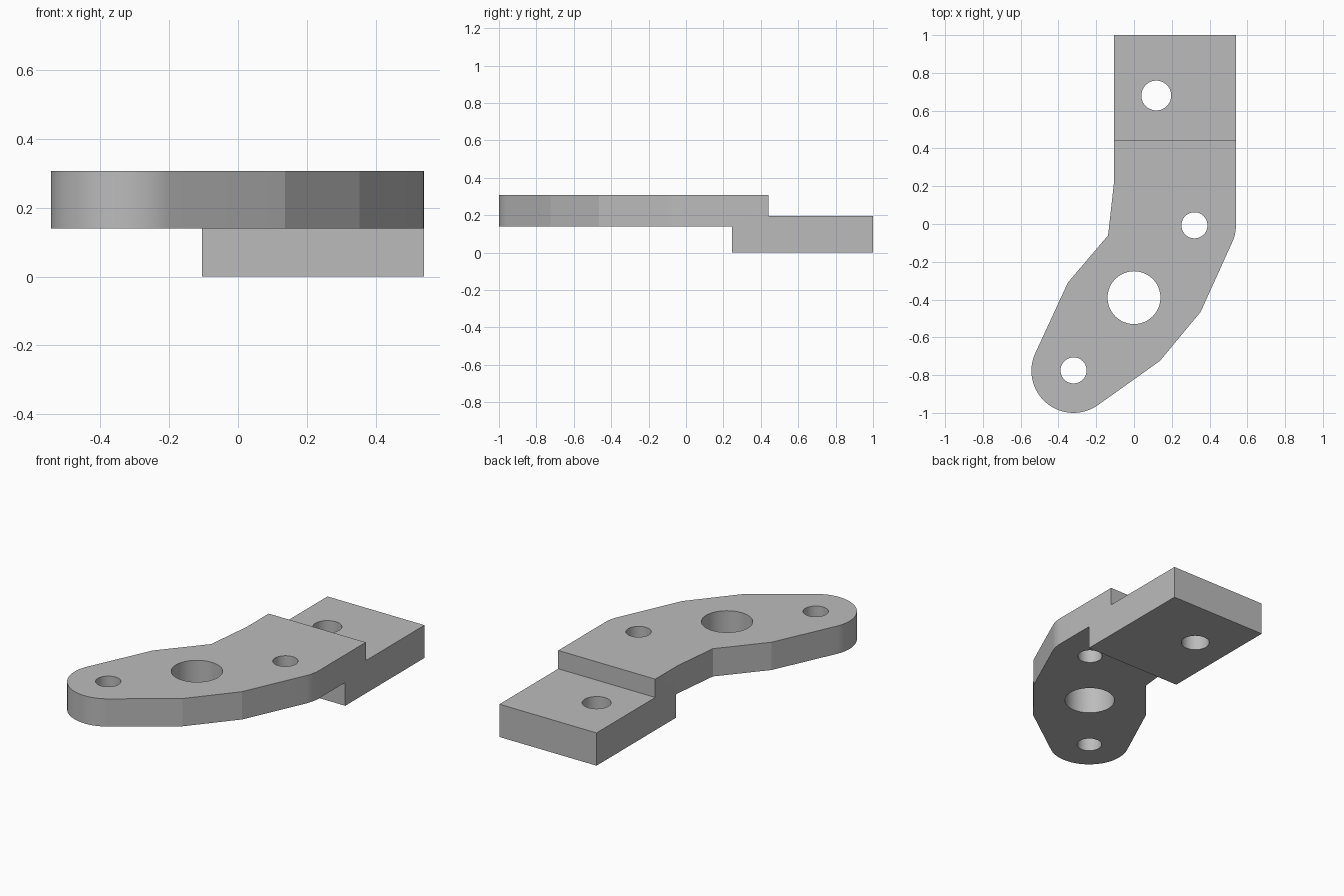
import bpy, bmesh
from math import cos, sin, radians
from mathutils import Vector

cube = bpy.data.objects.get("Cube")
if cube:
    bpy.data.objects.remove(cube, do_unlink=True)

grey = bpy.data.materials.new("plain grey")
grey.use_nodes = True
colour = (0.5, 0.5, 0.5, 1)
grey.diffuse_color = colour
grey.node_tree.nodes["Principled BSDF"].inputs["Base Color"].default_value = colour


def prism(name, points, offset):
    """Extrude a closed 3D outline along an offset."""
    bm = bmesh.new()
    face = bm.faces.new([bm.verts.new(p) for p in points])
    new = bmesh.ops.extrude_face_region(bm, geom=[face])["geom"]
    bmesh.ops.translate(bm, vec=Vector(offset),
                        verts=[g for g in new if isinstance(g, bmesh.types.BMVert)])
    bmesh.ops.recalc_face_normals(bm, faces=bm.faces)
    mesh = bpy.data.meshes.new(name)
    bm.to_mesh(mesh)
    bm.free()
    obj = bpy.data.objects.new(name, mesh)
    mesh.materials.append(grey)
    bpy.context.collection.objects.link(obj)
    return obj


def arc(cx, cy, r, start, end, steps):
    angles = [radians(start + (end - start) * i / steps) for i in range(steps + 1)]
    return [(cx + r * cos(a), cy + r * sin(a)) for a in angles]


def combine(target, tool, operation):
    mod = target.modifiers.new(operation.title(), "BOOLEAN")
    mod.operation, mod.solver, mod.object = operation, "EXACT", tool
    bpy.context.view_layer.objects.active = target
    bpy.ops.object.modifier_apply(modifier=mod.name)
    bpy.data.objects.remove(tool, do_unlink=True)


# Plan outline: square tail, bent arm and rounded tip
plan = [(0.54, 1), (-0.105, 1), (-0.105, 0.23), (-0.137, -0.06), (-0.35, -0.31)]
plan += arc(-0.32, -0.777, 0.223, 155, 304, 32)
plan += [(0.137, -0.725), (0.353, -0.465)]
plan += arc(0.32, -0.005, 0.22, -25, 0, 6)

# Stepped side profile, trimmed to the plan
side = [(-1.2, 0.14), (0.247, 0.14), (0.247, 0), (1.2, 0),
        (1.2, 0.197), (0.442, 0.197), (0.442, 0.307), (-1.2, 0.307)]
bracket = prism("stepped_bracket", [(-1, y, z) for y, z in side], (2, 0, 0))
outline = prism("plan_cutter", [(x, y, -0.2) for x, y in plan], (0, 0, 1))
combine(bracket, outline, "INTERSECT")

# Bolt holes and the large centre bore
for x, y, r in [(0.32, -0.007, 0.069), (-0.32, -0.775, 0.069),
                (0, -0.39, 0.14), (0.118, 0.68, 0.079)]:
    circle = arc(x, y, r, 0, 360, 48)[:-1]
    drill = prism("hole_cutter", [(px, py, -0.2) for px, py in circle], (0, 0, 1))
    combine(bracket, drill, "DIFFERENCE")

bpy.ops.object.select_all(action="DESELECT")
bracket.select_set(True)
bpy.context.view_layer.objects.active = bracket
bpy.ops.object.shade_smooth_by_angle(angle=radians(10))
